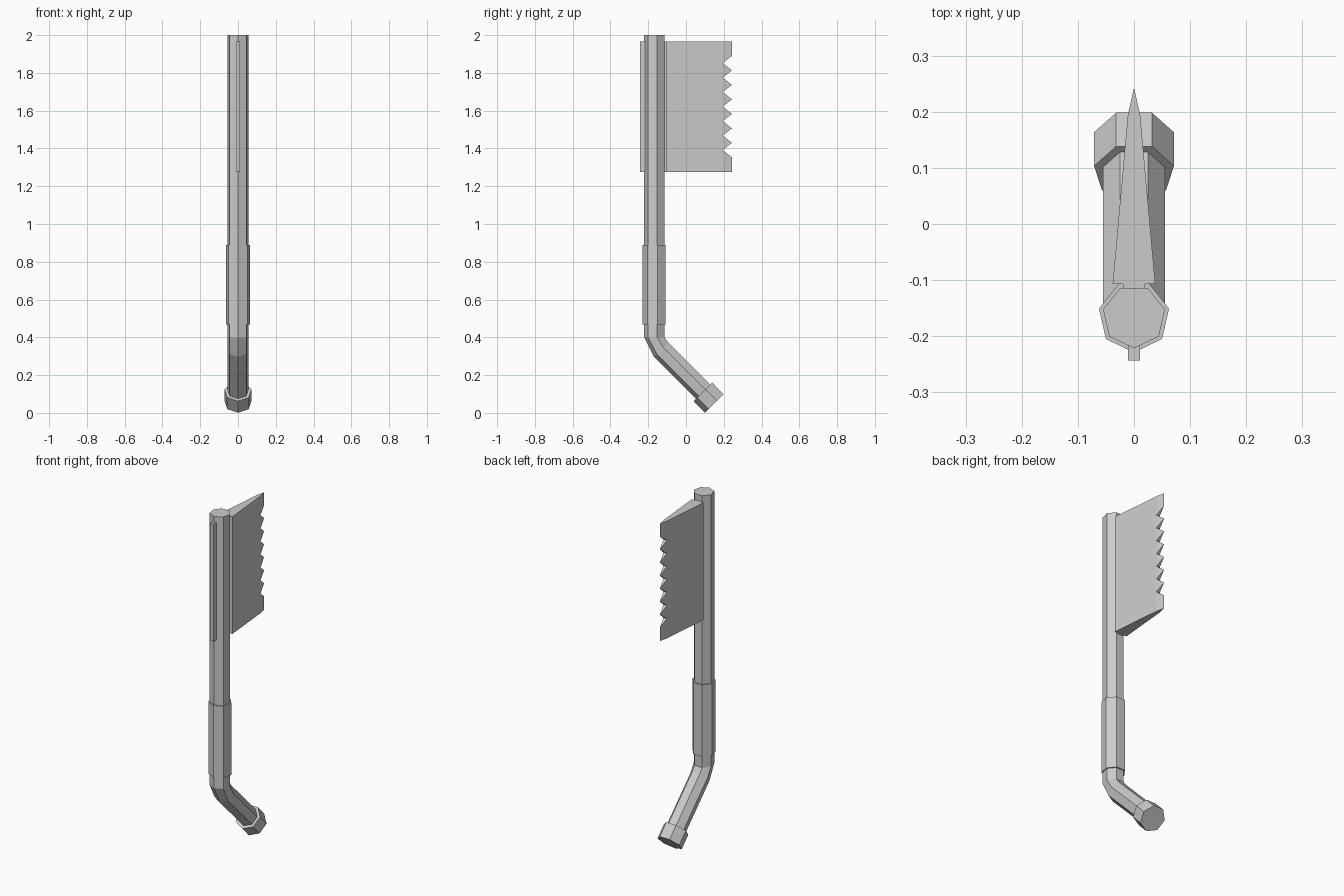
import bpy, bmesh
from math import sin, cos, pi, radians

cube = bpy.data.objects.get("Cube")
if cube:
    bpy.data.objects.remove(cube, do_unlink=True)

grey = bpy.data.materials.new("light_grey")
grey.use_nodes = True
grey.diffuse_color = (0.6, 0.6, 0.6, 1)
grey.node_tree.nodes["Principled BSDF"].inputs["Base Color"].default_value = (0.6, 0.6, 0.6, 1)

SIDES = 7
SHAFT_Y = -0.165
LOW, HIGH = 1.275, 1.965   # height range of the blade


def finish(name, bm):
    bmesh.ops.recalc_face_normals(bm, faces=bm.faces)
    mesh = bpy.data.meshes.new(name)
    bm.to_mesh(mesh)
    bm.free()
    mesh.materials.append(grey)
    obj = bpy.data.objects.new(name, mesh)
    bpy.context.collection.objects.link(obj)
    return obj


def tube(name, radius, path):
    """Seven-sided rod through (y, z, tilt in degrees) stations, capped at both ends."""
    bm = bmesh.new()
    rings = []
    for y, z, tilt in path:
        t = radians(tilt)
        ring = []
        for i in range(SIDES):
            a = (i + 0.5) * 2 * pi / SIDES
            up = radius * cos(a)
            ring.append(bm.verts.new((radius * sin(a), y + up * cos(t), z + up * sin(t))))
        rings.append(ring)
    for lower, upper in zip(rings, rings[1:]):
        for i in range(SIDES):
            j = (i + 1) % SIDES
            bm.faces.new((lower[i], lower[j], upper[j], upper[i]))
    bm.faces.new(rings[0])
    bm.faces.new(rings[-1])
    return finish(name, bm)


def box(name, half_width, y0, y1, z0, z1):
    bm = bmesh.new()
    bmesh.ops.create_cube(bm, size=1)
    for v in bm.verts:
        v.co.x *= 2 * half_width
        v.co.y = y0 if v.co.y < 0 else y1
        v.co.z = z0 if v.co.z < 0 else z1
    return finish(name, bm)


def serrated_blade(name, base_y=-0.107, root_y=0.194, tip_y=0.243,
                   base_half=0.038, root_half=0.011, notches=7):
    """Wedge that narrows to a toothed edge."""
    bm = bmesh.new()
    first, last = 1.353, 1.89
    pitch = (last - first) / notches
    levels = [LOW] + [first + (i + 0.5) * pitch for i in range(notches)] + [HIGH]
    base, root = {}, {}
    for s in (-1, 1):
        base[s] = [bm.verts.new((s * base_half, base_y, z)) for z in (LOW, HIGH)]
        root[s] = [bm.verts.new((s * root_half, root_y, z)) for z in levels]
        bm.faces.new(base[s][::-1] + root[s])
    bm.faces.new(base[-1] + base[1][::-1])

    # Teeth: the end ones are blunt, the rest come to a point
    for k in range(notches + 1):
        heights = [first + k * pitch]
        if k == 0:
            heights.insert(0, LOW)
        if k == notches:
            heights.append(HIGH)
        tips = [bm.verts.new((0, tip_y, z)) for z in heights]
        for s in (-1, 1):
            bm.faces.new([root[s][k]] + tips + [root[s][k + 1]])
        if k > 0:
            bm.faces.new((root[-1][k], tips[0], root[1][k]))
        else:
            bm.faces.new((base[-1][0], root[-1][0], tips[0], root[1][0], base[1][0]))
        if k < notches:
            bm.faces.new((root[-1][k + 1], tips[-1], root[1][k + 1]))
        else:
            bm.faces.new((base[-1][1], root[-1][-1], tips[-1], root[1][-1], base[1][1]))
    return finish(name, bm)


# Bent shaft with grip sleeve and angled end cap
tube("shaft", 0.0565, [(SHAFT_Y, 2.0, 0), (SHAFT_Y, 0.40, 0),
                       (-0.13, 0.337, 45), (0.11, 0.097, 45)])
tube("grip_sleeve", 0.064, [(SHAFT_Y, 0.89, 0), (SHAFT_Y, 0.468, 0)])
tube("end_cap", 0.073, [(0.092, 0.114, 45), (0.152, 0.052, 45)])

# Blade, its mount on the shaft, and the thin rail on the front
serrated_blade("blade")
box("blade_mount", 0.02, -0.13, -0.105, LOW, HIGH)
box("front_rail", 0.011, -0.243, -0.2, LOW, HIGH)
